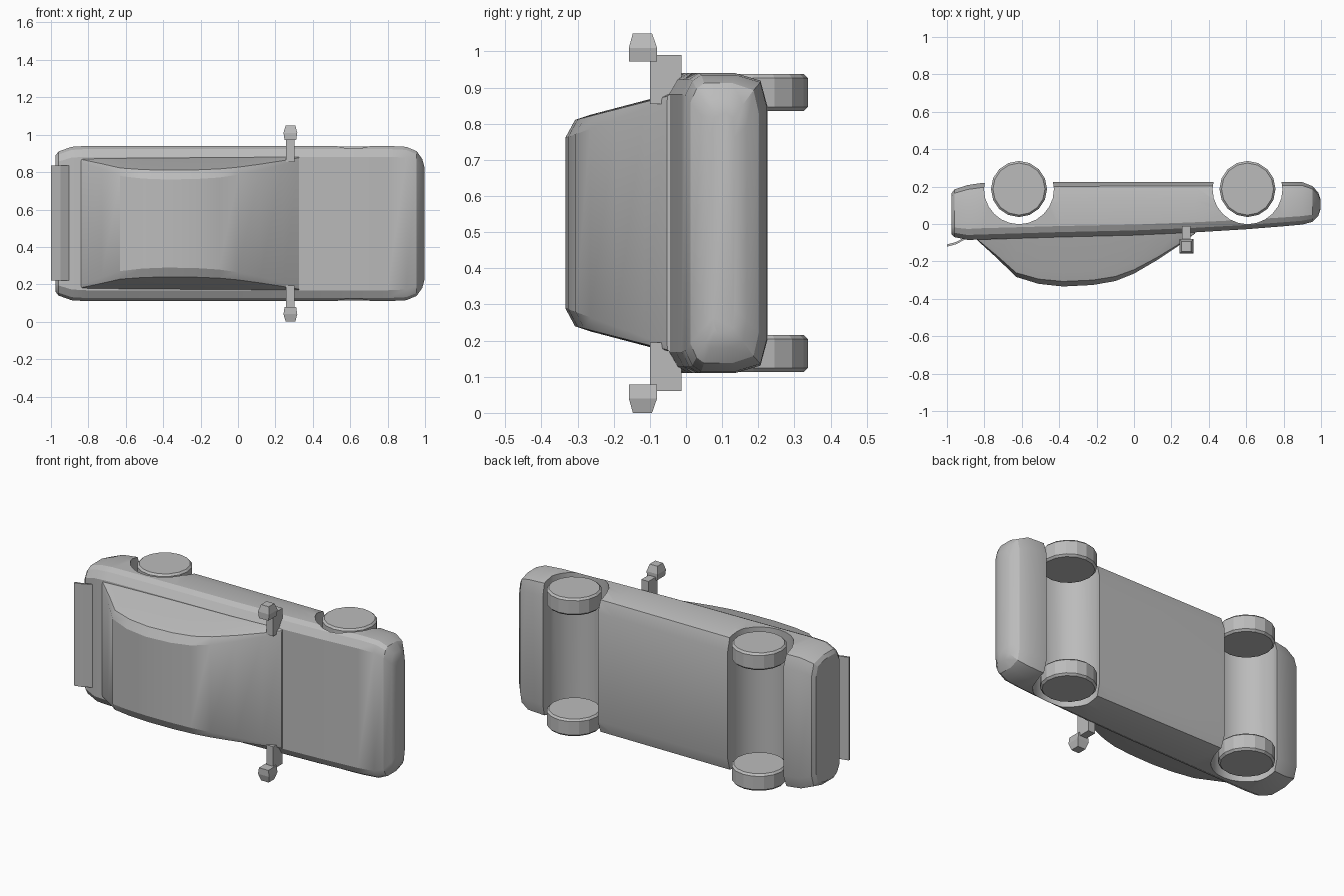
import bpy, bmesh, math
from mathutils import Matrix

if "Cube" in bpy.data.objects:
    bpy.data.objects.remove(bpy.data.objects["Cube"])

ZC = 0.525  # the car lies on its side: its width runs along z, its roof faces -y
grey = bpy.data.materials.new("plain grey")
grey.diffuse_color = (0.5, 0.5, 0.5, 1)
grey.use_nodes = True
grey.node_tree.nodes["Principled BSDF"].inputs["Base Color"].default_value = grey.diffuse_color


def finish(name, bm, angle=None):
    bmesh.ops.recalc_face_normals(bm, faces=bm.faces)
    me = bpy.data.meshes.new(name)
    bm.to_mesh(me)
    bm.free()
    ob = bpy.data.objects.new(name, me)
    bpy.context.collection.objects.link(ob)
    me.materials.append(grey)
    if angle:
        smooth(ob, angle)
    return ob


def smooth(ob, angle):
    bpy.ops.object.select_all(action='DESELECT')
    ob.select_set(True)
    bpy.context.view_layer.objects.active = ob
    bpy.ops.object.shade_smooth_by_angle(angle=math.radians(angle))


def loft(name, rings, angle=None):
    """Skin a list of closed rings with the same point count and cap the ends."""
    bm = bmesh.new()
    vs = [[bm.verts.new(p) for p in r] for r in rings]
    n = len(vs[0])
    for a, b in zip(vs, vs[1:]):
        for i in range(n):
            j = (i + 1) % n
            bm.faces.new((a[i], a[j], b[j], b[i]))
    bm.faces.new(vs[0])
    bm.faces.new(vs[-1])
    return finish(name, bm, angle)


def mirrored_ring(x, half):
    """Ring at x from (half width, y) points, mirrored about the car's centre."""
    return ([(x, y, ZC + w) for w, y in half] +
            [(x, y, ZC - w) for w, y in reversed(half)])


def disc(name, x, y, r, z0, z1, sides, bevel=0.0):
    prof = [(r - bevel, z0), (r, z0 + bevel), (r, z1 - bevel), (r - bevel, z1)] if bevel else [(r, z0), (r, z1)]
    rings = [[(x + q * math.cos(2 * math.pi * i / sides),
               y + q * math.sin(2 * math.pi * i / sides), z) for i in range(sides)]
             for q, z in prof]
    return loft(name, rings)


# Lower body: stations of x, top y, bottom y, half width
stations = [(-0.975, -0.055, 0.165, 0.365), (-0.96, -0.07, 0.185, 0.385),
            (-0.89, -0.085, 0.208, 0.41), (-0.81, -0.083, 0.22, 0.415),
            (-0.4, -0.07, 0.225, 0.415), (0.0, -0.06, 0.225, 0.415),
            (0.32, -0.045, 0.225, 0.415), (0.6, -0.028, 0.225, 0.415),
            (0.8, -0.012, 0.225, 0.415), (0.9, -0.003, 0.224, 0.41),
            (0.955, 0.012, 0.202, 0.387), (0.985, 0.042, 0.168, 0.345),
            (0.996, 0.075, 0.135, 0.305)]
section = [(0.86, 0.0), (0.96, 0.09), (1.0, 0.2), (1.0, 0.62), (0.95, 0.92), (0.78, 1.0)]
body = loft("body", [mirrored_ring(x, [(w * s, t + (b - t) * f) for s, f in section])
                     for x, t, b, w in stations])

# Wheel arches: full-width channels
wheel_x = (-0.615, 0.607)
for x in wheel_x:
    cutter = disc("arch_cutter", x, 0.186, 0.187, -0.2, 1.3, 24)
    cutter.hide_render = True
    mod = body.modifiers.new("arch", 'BOOLEAN')
    mod.operation = 'DIFFERENCE'
    mod.solver = 'EXACT'
    mod.object = cutter
    bpy.context.view_layer.update()
    ev = body.evaluated_get(bpy.context.evaluated_depsgraph_get())
    cut = bpy.data.meshes.new_from_object(ev)
    body.modifiers.clear()
    body.data = cut
    bpy.data.objects.remove(cutter)
smooth(body, 25)

# Cabin: roof line of x, y; sides lean in as it rises
roof = [(-0.84, -0.085), (-0.73, -0.185), (-0.63, -0.283), (-0.51, -0.32), (-0.38, -0.334),
        (-0.22, -0.326), (-0.1, -0.305), (0.0, -0.265), (0.12, -0.195),
        (0.24, -0.115), (0.325, -0.052)]
rings = []
for x, y in roof:
    base = -0.035
    h = base - y
    k = h / 0.3
    rings.append(mirrored_ring(x, [(0.24 * k + 0.35 * (1 - k) - 0.005, y),
                                   (0.285 * k + 0.355 * (1 - k), y + 0.09 * h),
                                   (0.30 * k + 0.357 * (1 - k), y + 0.24 * h),
                                   (0.36, base)]))
loft("cabin", rings, 25)

# Rear spoiler: thin bent plate
line = [(-1.0, -0.121), (-0.95, -0.108), (-0.9, -0.08)]
loft("rear_spoiler", [[(x, y, 0.22), (x, y + 0.012, 0.22), (x, y + 0.012, 0.835), (x, y, 0.835)]
                      for x, y in line])

# Wheels and side mirrors, on both sides
for side, s in (("right", -1), ("left", 1)):
    for end, x in zip(("rear", "front"), wheel_x):
        z = sorted((ZC + s * 0.31, ZC + s * 0.412))
        disc(f"{end}_{side}_wheel", x, 0.187, 0.15, z[0], z[1], 16, 0.011)

    def slab(z_off, x0, x1, y0, y1):
        z = ZC + s * z_off
        return [(x0, y0, z), (x1, y0, z), (x1, y1, z), (x0, y1, z)]

    loft(f"{side}_mirror_arm", [slab(0.33, 0.257, 0.303, -0.10, -0.012),
                                slab(0.465, 0.257, 0.303, -0.10, -0.012)])
    loft(f"{side}_mirror", [slab(0.447, 0.249, 0.311, -0.158, -0.08),
                            slab(0.485, 0.243, 0.317, -0.158, -0.08),
                            slab(0.525, 0.255, 0.306, -0.147, -0.094)])
